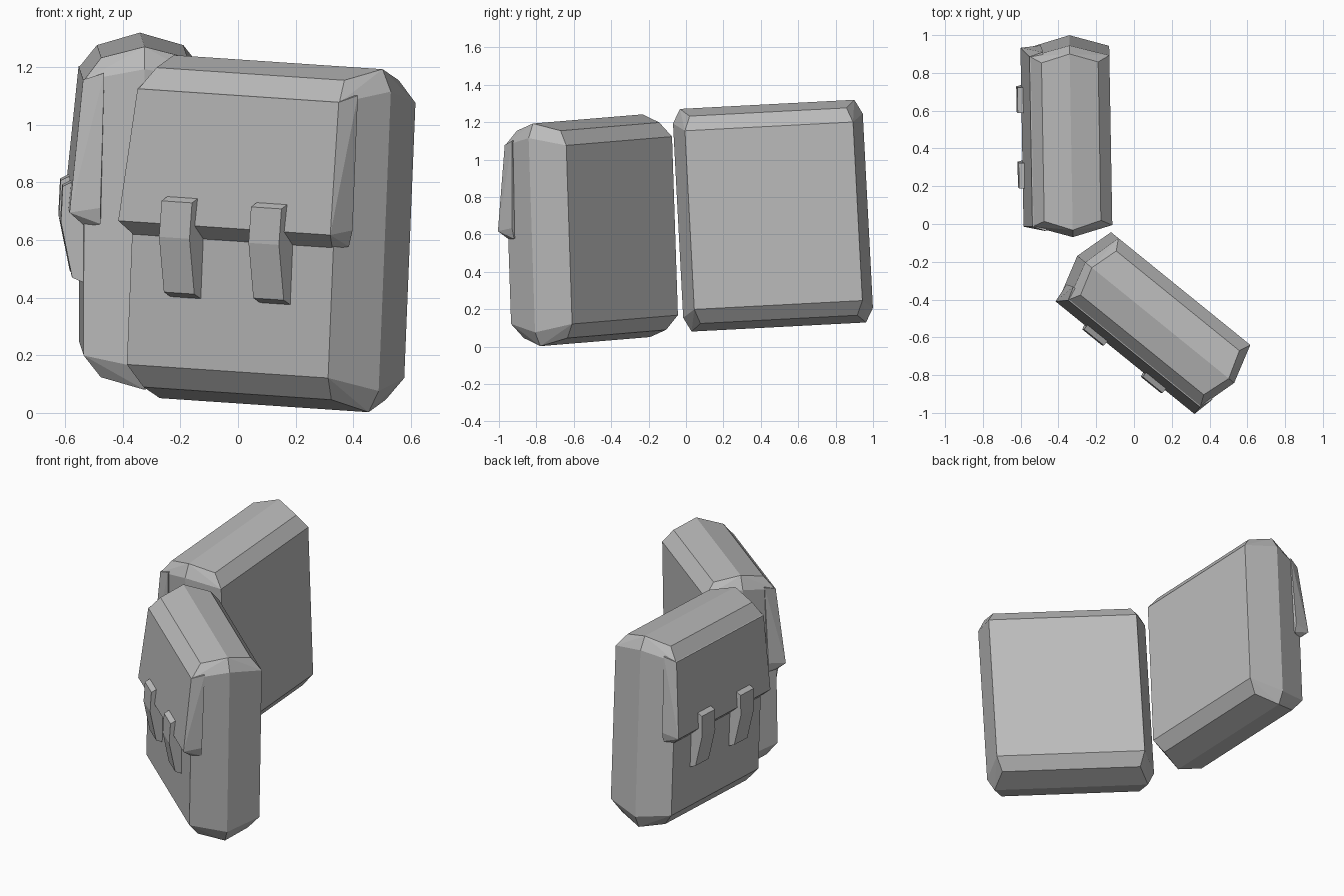
import bpy, bmesh
from math import radians
from mathutils import Matrix

cube = bpy.data.objects.get("Cube")
if cube:
    bpy.data.objects.remove(cube, do_unlink=True)

grey = bpy.data.materials.new("plain grey")
grey.use_nodes = True
grey.diffuse_color = (0.5, 0.5, 0.5, 1)
bsdf = next(n for n in grey.node_tree.nodes if n.type == 'BSDF_PRINCIPLED')
bsdf.inputs["Base Color"].default_value = (0.5, 0.5, 0.5, 1)


def faceted(name, points, frame):
    """Flat-faced solid wrapped around its corner points."""
    bm = bmesh.new()
    for p in points:
        bm.verts.new(p)
    bmesh.ops.convex_hull(bm, input=bm.verts[:])
    loose = [v for v in bm.verts if not v.link_faces]
    bmesh.ops.delete(bm, geom=loose, context='VERTS')
    bmesh.ops.dissolve_limit(bm, angle_limit=radians(2), verts=bm.verts[:], edges=bm.edges[:])
    bmesh.ops.recalc_face_normals(bm, faces=bm.faces[:])
    mesh = bpy.data.meshes.new(name)
    bm.to_mesh(mesh)
    bm.free()
    mesh.materials.append(grey)
    obj = bpy.data.objects.new(name, mesh)
    obj.matrix_world = frame
    bpy.context.collection.objects.link(obj)
    return obj


def mirrored(points, axes):
    """Repeat points on both sides of each given axis."""
    for axis in axes:
        points = points + [tuple(-c if i == axis else c for i, c in enumerate(p)) for p in points]
    return points


# Corners of one octant: panel, shoulder, top ridge, side ridge
BODY = [(0.45, 0.21, 0.478), (0.42, 0.15, 0.555), (0.467, 0, 0.596), (0.508, 0, 0.52)]
# Flap half: flush at the top, standing proud at the lower edge
FLAP = [(0.45, -0.213, 0.48), (0.475, -0.14, 0.505), (0.474, -0.26, 0.02),
        (0.486, -0.153, 0.037), (0.472, -0.152, -0.02), (0.442, -0.205, -0.03)]
# Strap side profile as depth and height
STRAP = [(-0.2, 0.12), (-0.24, 0.12), (-0.28, 0.1), (-0.286, -0.025),
         (-0.247, -0.217), (-0.2, -0.237)]


def build_bag(label, location, yaw):
    frame = (Matrix.Translation(location) @ Matrix.Rotation(radians(yaw), 4, 'Z')
             @ Matrix.Rotation(radians(3), 4, 'Y'))
    faceted(label + "_bag_body", mirrored(BODY, (0, 1, 2)), frame)
    faceted(label + "_bag_flap", mirrored(FLAP, (0,)), frame)
    for side, centre in (("right", -0.2), ("left", 0.2)):
        points = [(centre + half, d, h) for half in (-0.068, 0.068) for d, h in STRAP]
        faceted(f"{label}_bag_{side}_strap", points, frame)


build_bag("front", (0.115, -0.505, 0.622), -39)
build_bag("rear", (-0.333, 0.465, 0.70), -89)
